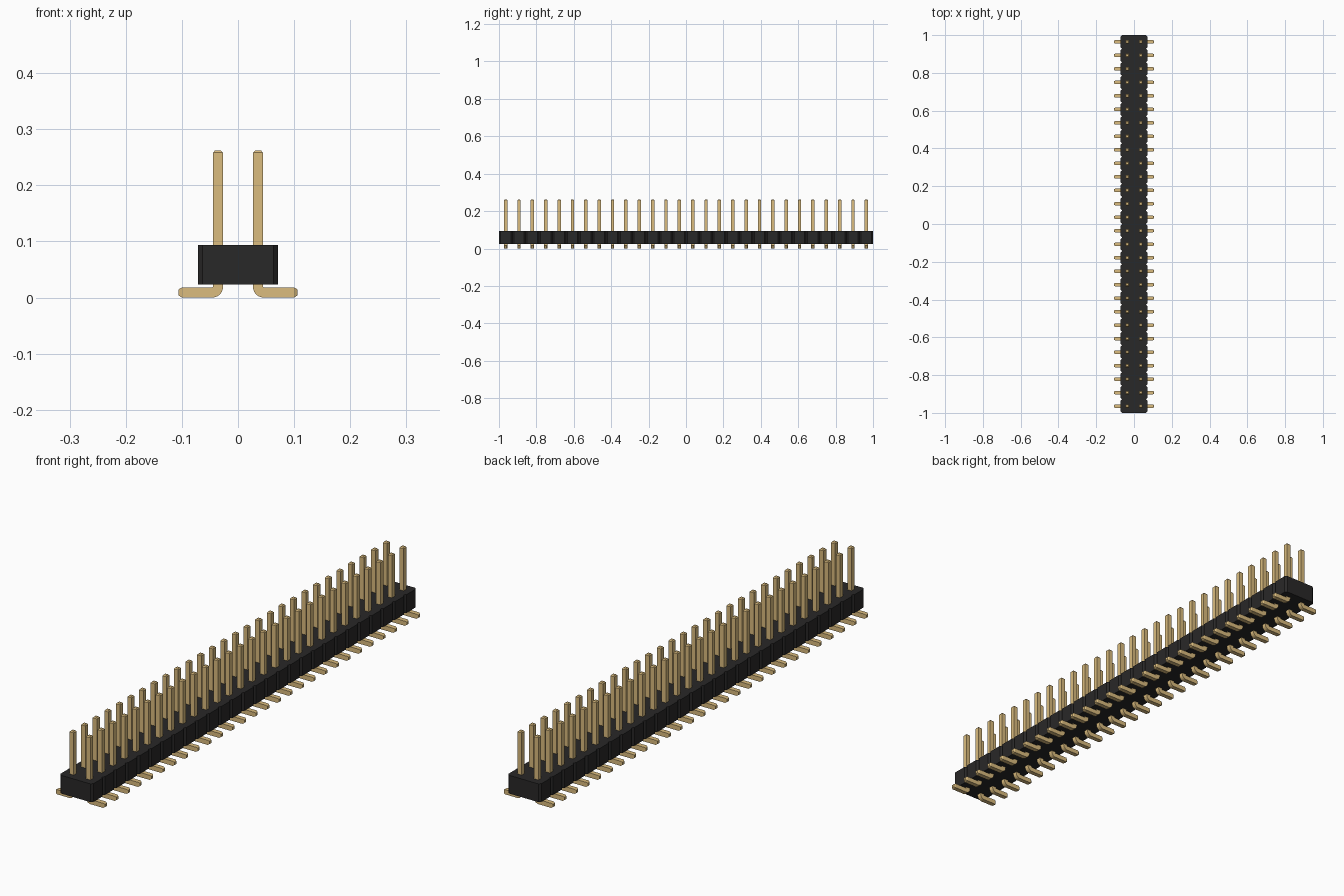
import bpy, bmesh, math

cube = bpy.data.objects.get("Cube")
if cube:
    bpy.data.objects.remove(cube, do_unlink=True)

COUNT = 28
PITCH = 2 / COUNT
HALF = 0.009              # half thickness of a pin
TOP, FOOT_END = 0.262, 0.106
BODY_LOW, BODY_HIGH = 0.023, 0.094
NOTCH = 0.008


def material(name, colour):
    m = bpy.data.materials.new(name)
    m.use_nodes = True
    m.diffuse_color = colour
    m.node_tree.nodes["Principled BSDF"].inputs["Base Color"].default_value = colour
    return m


def make_object(name, bm, mat):
    bmesh.ops.recalc_face_normals(bm, faces=bm.faces)
    mesh = bpy.data.meshes.new(name)
    bm.to_mesh(mesh)
    bm.free()
    mesh.materials.append(mat)
    obj = bpy.data.objects.new(name, mesh)
    bpy.context.collection.objects.link(obj)
    return obj


gold = material("pale gold metal", (0.708, 0.503, 0.209, 1))
black = material("black plastic", (0.022, 0.021, 0.021, 1))

# Housing: scalloped outline, one chamfered segment per pin pair
side = []
for i in range(COUNT):
    y = -1 + i * PITCH
    side += [(PITCH - NOTCH, y), (PITCH, y + NOTCH), (PITCH, y + PITCH - NOTCH)]
side.append((PITCH - NOTCH, 1))
outline = side + [(-x, y) for x, y in reversed(side)]
bm = bmesh.new()
base = bm.faces.new([bm.verts.new((x, y, BODY_LOW)) for x, y in outline])
extruded = bmesh.ops.extrude_face_region(bm, geom=[base], use_keep_orig=True)
bmesh.ops.translate(bm, vec=(0, 0, BODY_HIGH - BODY_LOW),
                    verts=[v for v in extruded["geom"] if isinstance(v, bmesh.types.BMVert)])
make_object("housing", bm, black)


# Pin cross-sections: centre x, centre z, direction across, half size
def pin_sections():
    x = PITCH / 2
    tip = 0.6 * HALF
    sections = [(x, TOP, math.pi, tip), (x, TOP - 0.004, math.pi, HALF)]
    px, pz = x + HALF + 0.001, 2 * HALF + 0.001      # bend pivot
    radius = HALF + 0.001
    for k in range(7):
        a = math.pi + k * math.pi / 12
        sections.append((px + radius * math.cos(a), pz + radius * math.sin(a), a, HALF))
    down = 1.5 * math.pi
    sections += [(FOOT_END - 0.006, HALF, down, HALF), (FOOT_END, HALF, down, tip)]
    return sections


def add_pin(bm, y, sign):
    rings = []
    for x, z, a, h in pin_sections():
        dx, dz = h * math.cos(a), h * math.sin(a)
        rings.append([bm.verts.new((sign * (x + s * dx), y + t * h, z + s * dz))
                      for s, t in ((1, 1), (1, -1), (-1, -1), (-1, 1))])
    for r, q in zip(rings, rings[1:]):
        for j in range(4):
            k = (j + 1) % 4
            bm.faces.new((r[j], r[k], q[k], q[j]))
    bm.faces.new(rings[0])
    bm.faces.new(rings[-1])


# Two mirrored rows of bent pins
for name, sign in (("left_pins", 1), ("right_pins", -1)):
    bm = bmesh.new()
    for i in range(COUNT):
        add_pin(bm, -1 + (i + 0.5) * PITCH, sign)
    make_object(name, bm, gold)
